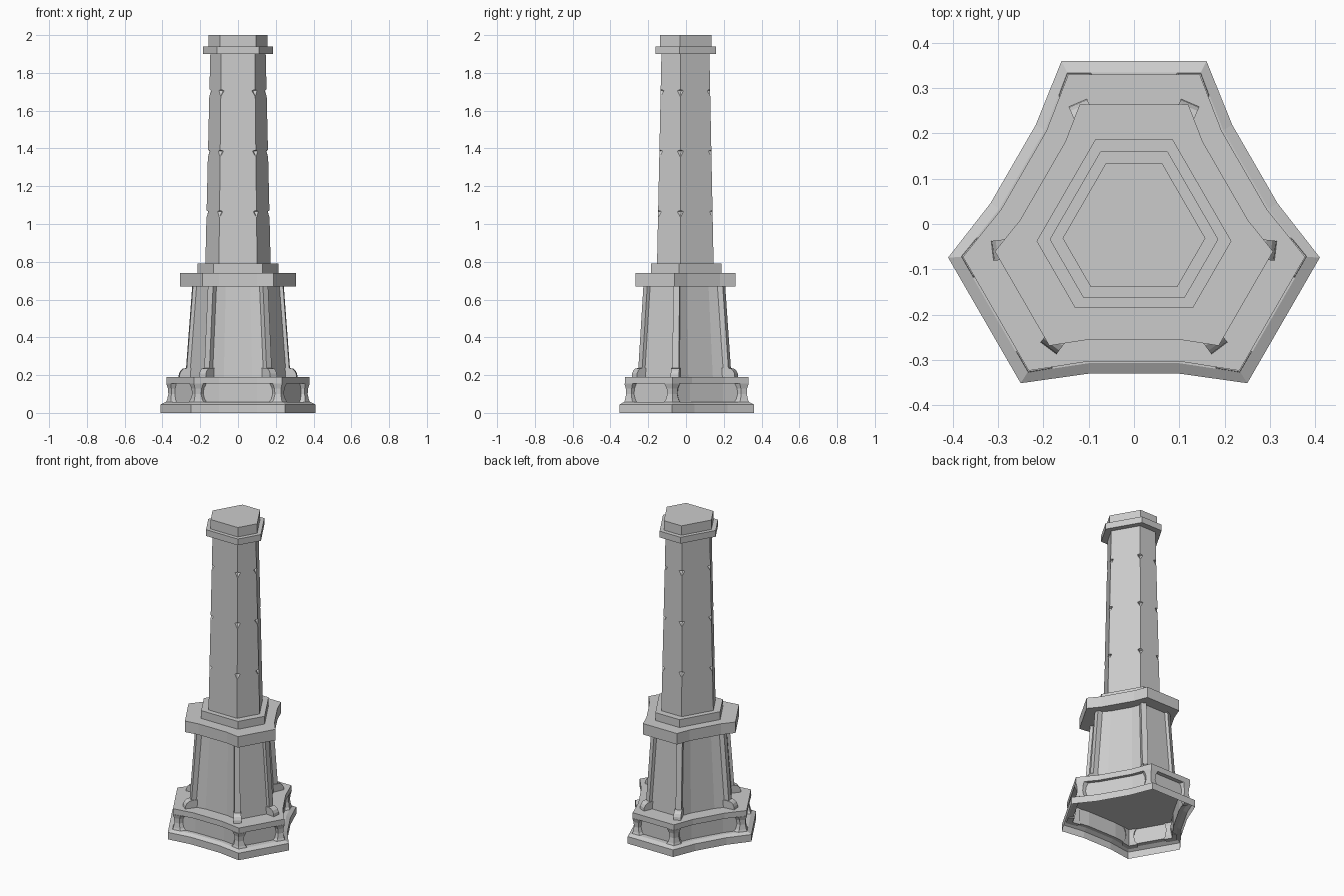
import bpy, bmesh
from math import radians
from mathutils import Matrix, Vector

cube = bpy.data.objects.get("Cube")
if cube:
    bpy.data.objects.remove(cube)

stone = bpy.data.materials.new("pale_stone")
stone.use_nodes = True
stone.diffuse_color = (0.6, 0.6, 0.6, 1)
stone.node_tree.nodes["Principled BSDF"].inputs["Base Color"].default_value = (0.6, 0.6, 0.6, 1)
LOW, HIGH = -0.022, -0.012  # plan centres of the lower and upper tiers


def plan(a, d, z, centre, dent=None):
    """Three-fold hexagon: straight sides (half width a, distance d) joined by sides with an optional dent."""
    pts = []
    for k in range(3):
        rot = Matrix.Rotation(radians(-120 * k), 3, 'Z')
        side = [Vector((-a, d, 0)), Vector((a, d, 0))]
        if dent:
            back = Matrix.Rotation(radians(120), 3, 'Z')
            side += [back @ Vector((s * dent[0], -dent[1], 0)) for s in (1, -1)]
            side[2:] = sorted(side[2:], key=lambda p: -p.y)
        pts += [rot @ p + Vector((0, centre, z)) for p in side]
    return pts


def loft(bm, rings, bottom=True, top=True):
    rows = [[bm.verts.new(p) for p in r] for r in rings]
    for lo, hi in zip(rows, rows[1:]):
        for i in range(len(lo)):
            j = (i + 1) % len(lo)
            bm.faces.new((lo[i], lo[j], hi[j], hi[i]))
    if bottom:
        bm.faces.new(rows[0][::-1])
    if top:
        bm.faces.new(rows[-1])


def finish(name, bm):
    bmesh.ops.recalc_face_normals(bm, faces=bm.faces[:])
    mesh = bpy.data.meshes.new(name)
    bm.to_mesh(mesh)
    bm.free()
    mesh.materials.append(stone)
    ob = bpy.data.objects.new(name, mesh)
    bpy.context.collection.objects.link(ob)
    return ob


def lofted(name, rings, **caps):
    bm = bmesh.new()
    loft(bm, rings, **caps)
    return finish(name, bm)


# Hollow plinth with a sloped foot and recessed wall
lofted("plinth", [
    plan(0.16, 0.381, 0, LOW, (0.1, 0.308)),
    plan(0.16, 0.381, 0.045, LOW, (0.1, 0.308)),
    plan(0.147, 0.356, 0.058, LOW, (0.1, 0.285)),
    plan(0.131, 0.326, 0.058, LOW, (0.1, 0.262)),
    plan(0.131, 0.326, 0.155, LOW, (0.1, 0.262))], bottom=False)


def slab(name, a, d, z0, z1, centre, dent=None):
    return lofted(name, [plan(a, d, z, centre, dent) for z in (z0, z1)])


slab("plinth_cap", 0.145, 0.352, 0.155, 0.19, LOW, (0.1, 0.281))
slab("middle_ledge", 0.12, 0.285, 0.67, 0.74, LOW, (0.1, 0.233))
slab("shaft_footing", 0.085, 0.199, 0.74, 0.79, HIGH)
slab("top_collar", 0.074, 0.172, 1.9, 1.94, HIGH)
slab("top_cap", 0.062, 0.146, 1.94, 2.0, HIGH)

# Curved corner brackets of the plinth, wide at both ends
bm = bmesh.new()
for corner in range(6):
    rings = []
    for z, out, width in ((0.05, 0.0, 0.06), (0.07, -0.008, 0.042), (0.1, -0.014, 0.032),
                          (0.13, -0.012, 0.036), (0.155, -0.004, 0.05)):
        pts = plan(0.149 + out / 2, 0.358 + out, z, LOW, (0.1, 0.286 + out))
        i = corner // 2 * 4 + corner % 2
        p = pts[i]
        ends = [p + (pts[(i + s) % 12] - p).normalized() * width for s in (-1, 1)]
        outer = [ends[0], p, ends[1]]
        axis = Vector((0, LOW, z))
        rings.append(outer + [axis + (q - axis) * 0.9 for q in reversed(outer)])
    loft(bm, rings)
finish("plinth_brackets", bm)

# Tapered lower body
foot = plan(0.105, 0.245, 0.19, LOW, (0.075, 0.198))
head = plan(0.09, 0.212, 0.67, LOW, (0.065, 0.17))
lofted("lower_body", [foot, head])

# Corner ribs and their quarter-round feet
ribs, feet = bmesh.new(), bmesh.new()
for i in (0, 1, 4, 5, 8, 9):
    radial = (foot[i] - Vector((0, LOW, 0.19))).normalized()
    across = Vector((-radial.y, radial.x, 0))
    up = Vector((0, 0, 1))
    loft(ribs, [[p + across * s * 0.017 + radial * r
                 for s, r in ((-1, -0.03), (1, -0.03), (1, 0.012), (-1, 0.012))]
                for p in (foot[i], head[i])])
    curve = ((-0.03, 0), (0.048, 0), (0.046, 0.018), (0.038, 0.034), (0.025, 0.044), (0.006, 0.048), (-0.03, 0.048))
    loft(feet, [[foot[i] + across * s * 0.022 + radial * r + up * h for r, h in curve] for s in (-1, 1)])
finish("corner_ribs", ribs)
finish("rib_feet", feet)

# Tall shaft
base = plan(0.072, 0.158, 0.79, HIGH)
tip = plan(0.058, 0.136, 1.9, HIGH)
shaft = lofted("shaft", [base, tip])

# Small chips cut out of the shaft edges
bm = bmesh.new()
for b, t in zip(base, tip):
    for z in (1.06, 1.38, 1.7):
        p = b.lerp(t, (z - 0.79) / 1.11)
        direction = p - Vector((0, HIGH, z))
        place = Matrix.Translation(p) @ direction.to_track_quat('X', 'Z').to_matrix().to_4x4()
        rings = [[place @ Vector((x * r, y * r, h)) for x, y in ((1, 0), (0, 1.5), (-1, 0), (0, -1.5))]
                 for h, r in ((-0.024, 0.001), (0.006, 0.02), (0.012, 0.001))]
        loft(bm, rings)
cutter = finish("chip_cutter", bm)
cutter.hide_render = True
cutter.hide_set(True)
cut = shaft.modifiers.new("chips", 'BOOLEAN')
cut.operation = 'DIFFERENCE'
cut.solver = 'EXACT'
cut.object = cutter
